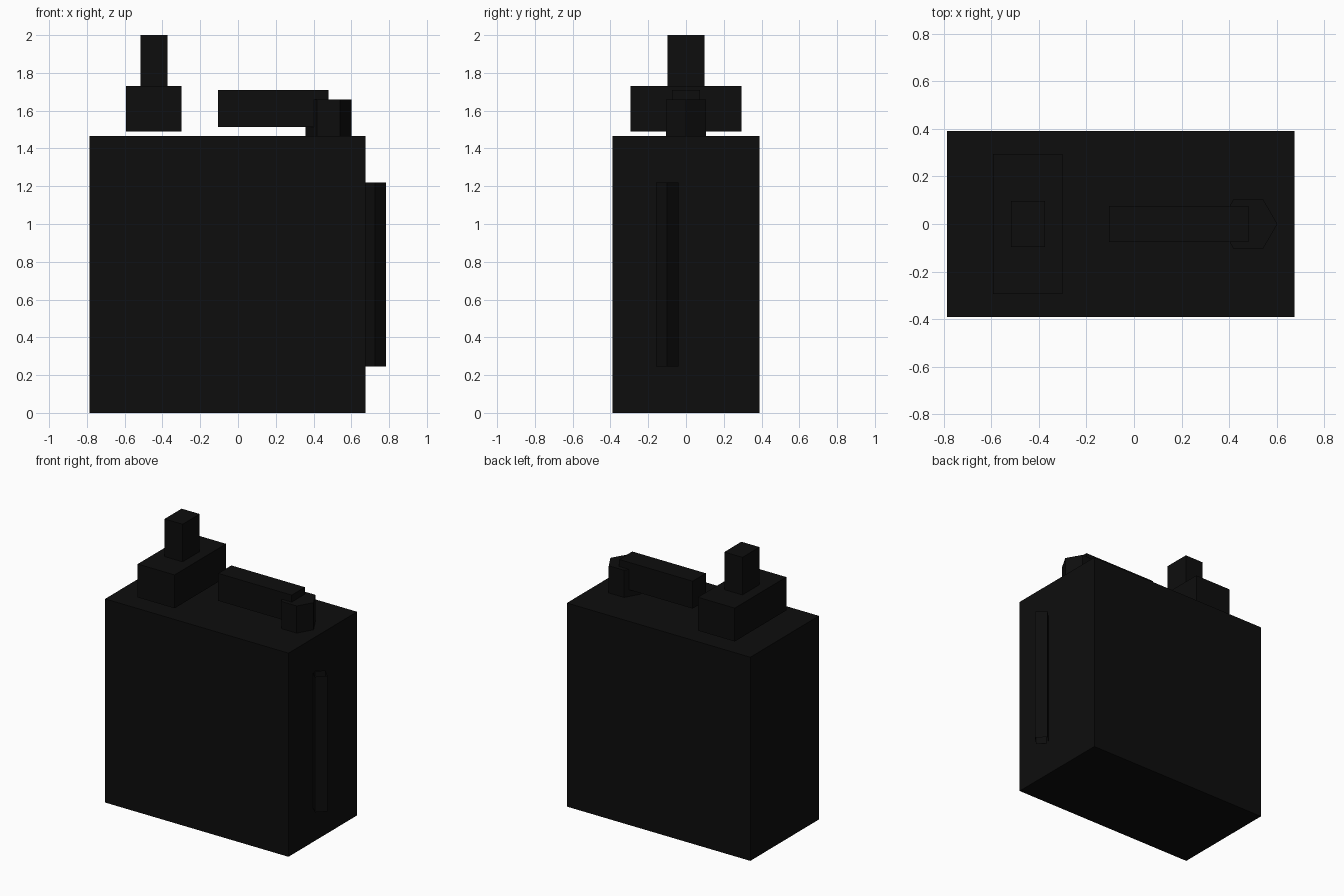
import bpy
import math

if "Cube" in bpy.data.objects:
    bpy.data.objects.remove(bpy.data.objects["Cube"])

black = bpy.data.materials.new("near_black")
black.diffuse_color = (0.004, 0.004, 0.004, 1)
black.use_nodes = True
black.node_tree.nodes["Principled BSDF"].inputs["Base Color"].default_value = black.diffuse_color


def finish(name):
    ob = bpy.context.object
    ob.name = name
    ob.data.materials.append(black)
    return ob


def box(name, x0, x1, y0, y1, z0, z1):
    bpy.ops.mesh.primitive_cube_add(
        size=1, location=((x0 + x1) / 2, (y0 + y1) / 2, (z0 + z1) / 2))
    ob = finish(name)
    ob.scale = (x1 - x0, y1 - y0, z1 - z0)
    bpy.ops.object.transform_apply(location=False, rotation=False, scale=True)
    return ob


def prism(name, sides, radius, x, y, z0, z1, fill):
    # upright prism with one corner pointing along +x
    bpy.ops.mesh.primitive_cylinder_add(
        vertices=sides, radius=radius, depth=z1 - z0, end_fill_type=fill,
        location=(x, y, (z0 + z1) / 2), rotation=(0, 0, math.pi / 2))
    return finish(name)


# main case
box("body", -0.785, 0.675, -0.39, 0.39, 0, 1.465)

# raised block and stem, floating just above the case
box("upper_block", -0.593, -0.30, -0.293, 0.293, 1.49, 1.73)
box("stem", -0.517, -0.373, -0.097, 0.097, 1.73, 2.0)

# lever and its six-sided pivot
box("lever", -0.105, 0.48, -0.075, 0.075, 1.513, 1.71)
prism("lever_pivot", 6, 0.122, 0.48, 0, 1.465, 1.66, 'NGON')

# open-ended four-sided rod on the side
prism("side_rod", 4, 0.06, 0.724, -0.10, 0.245, 1.22, 'NOTHING')
